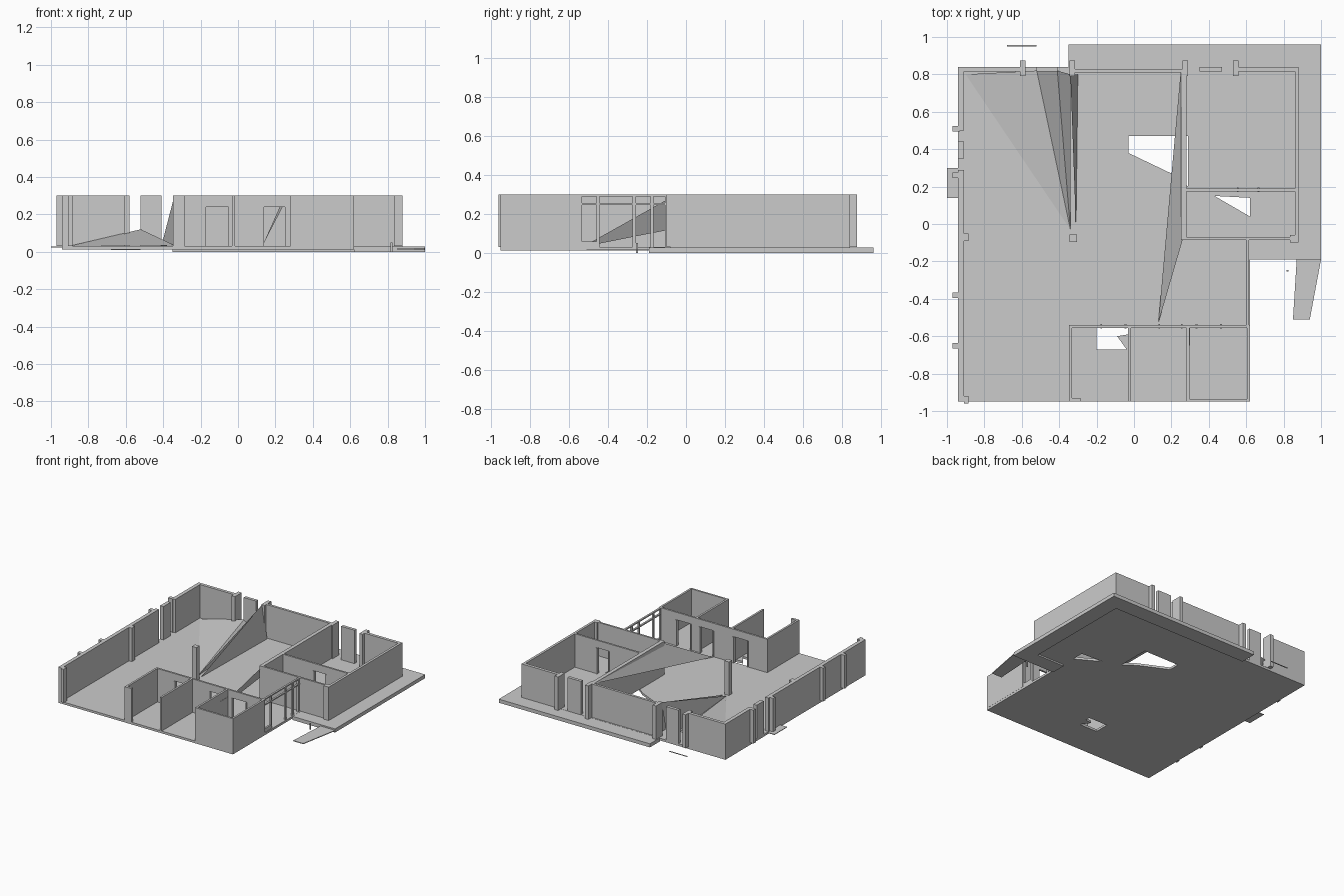
import bpy
import bmesh

cube = bpy.data.objects.get("Cube")
if cube:
    bpy.data.objects.remove(cube, do_unlink=True)

grey = bpy.data.materials.new("plaster grey")
grey.use_nodes = True
GREY = (0.6, 0.6, 0.6, 1)
grey.diffuse_color = GREY
grey.node_tree.nodes["Principled BSDF"].inputs["Base Color"].default_value = GREY

FLOOR, TOP, HEAD = 0.03, 0.3, 0.24


def finish(name, bm):
    mesh = bpy.data.meshes.new(name)
    bm.to_mesh(mesh)
    bm.free()
    mesh.materials.append(grey)
    obj = bpy.data.objects.new(name, mesh)
    bpy.context.collection.objects.link(obj)
    return obj


def prism(name, outline, z0, z1):
    bm = bmesh.new()
    face = bm.faces.new([bm.verts.new((x, y, z0)) for x, y in outline])
    ext = bmesh.ops.extrude_face_region(bm, geom=[face])
    verts = [v for v in ext["geom"] if isinstance(v, bmesh.types.BMVert)]
    bmesh.ops.translate(bm, verts=verts, vec=(0, 0, z1 - z0))
    bmesh.ops.recalc_face_normals(bm, faces=bm.faces)
    return finish(name, bm)


def box(name, x0, x1, y0, y1, z0=FLOOR, z1=TOP):
    return prism(name, [(x0, y0), (x1, y0), (x1, y1), (x0, y1)], z0, z1)


def sheet(name, *corners):
    bm = bmesh.new()
    bm.faces.new([bm.verts.new(c) for c in corners])
    return finish(name, bm)


def cut(obj, outlines):
    """Cut vertical shafts through a slab and drop the cutters."""
    for outline in outlines:
        cutter = prism("shaft_cutter", outline, -0.1, 0.1)
        cutter.hide_render = True
        mod = obj.modifiers.new("shaft", "BOOLEAN")
        mod.operation, mod.solver, mod.object = "DIFFERENCE", "EXACT", cutter
        graph = bpy.context.evaluated_depsgraph_get()
        mesh = bpy.data.meshes.new_from_object(obj.evaluated_get(graph))
        obj.modifiers.clear()
        obj.data = mesh
        bpy.data.objects.remove(cutter, do_unlink=True)


def wall_along_x(name, y0, y1, x0, x1, doors=()):
    """Wall with door openings, each topped by a lintel."""
    start = x0
    for a, b in doors:
        box(name, start, a, y0, y1)
        box(name + "_lintel", a, b, y0, y1, HEAD, TOP)
        for edge in (a, b - 0.01):
            box("door_jamb", edge, edge + 0.01, y0 - 0.005, y1 + 0.005, FLOOR, HEAD)
        start = b
    if start < x1:
        box(name, start, x1, y0, y1)


# Floor with openings
floor = prism("floor", [(-0.94, -0.95), (0.62, -0.95), (0.62, -0.08), (0.88, -0.08),
                        (0.88, 0.84), (-0.94, 0.84)], 0.012, FLOOR)
cut(floor, [
    [(-0.03, 0.47), (0.29, 0.47), (0.29, 0.2), (0.2, 0.27), (-0.03, 0.38)],
    [(0.43, 0.15), (0.62, 0.14), (0.62, 0.04)],
    [(-0.2, -0.55), (-0.03, -0.55), (-0.03, -0.59), (-0.09, -0.6), (-0.04, -0.67), (-0.2, -0.67)],
])

# Terrace around the back and right side, with its path
prism("terrace", [(-0.35, 0.96), (1, 0.96), (1, -0.19), (0.62, -0.19), (0.62, -0.07),
                  (0.87, -0.07), (0.87, 0.83), (-0.35, 0.83)], 0, 0.029)
prism("path", [(0.87, -0.19), (0.85, -0.51), (0.94, -0.51), (1, -0.19)], 0.012, 0.018)
box("path_lamp", 0.815, 0.825, -0.255, -0.245, 0.0, 0.05)
box("left_step", -1, -0.94, 0.14, 0.3, 0.022, 0.027)
box("back_step", -0.68, -0.52, 0.95, 0.957, 0.01, 0.014)

# Left wall, its narrow gaps and buttresses
for y0, y1 in ((-0.95, 0.29), (0.35, 0.44), (0.5, 0.84)):
    box("left_wall", -0.94, -0.91, y0, y1)
for y in (0.51, 0.26, -0.38, -0.65):
    box("left_buttress", -0.97, -0.93, y - 0.015, y + 0.015)
for y in (-0.07, -0.94):
    box("left_pilaster", -0.91, -0.885, y - 0.02, y + 0.02)

# Back wall, its gaps and buttresses
for x0, x1 in ((-0.94, -0.58), (-0.52, -0.41), (0.35, 0.47), (0.53, 0.88)):
    box("back_wall", x0, x1, 0.815, 0.84)
box("back_wall_middle", -0.34, 0.28, 0.81, 0.83)
for x in (-0.595, -0.33, 0.275, 0.545):
    box("back_buttress", x - 0.015, x + 0.015, 0.79, 0.875)
box("hall_post", -0.345, -0.305, -0.095, -0.055)

# Right rooms
box("right_wall", 0.86, 0.88, -0.08, 0.84)
box("right_corner_post", 0.835, 0.88, -0.1, -0.06)
box("right_inner_wall", 0.25, 0.28, -0.08, 0.82)
wall_along_x("right_divider", 0.175, 0.19, 0.27, 0.87, [(0.55, 0.67)])
wall_along_x("right_front_wall", -0.085, -0.07, 0.25, 0.87)

# Front rooms, two of them open to the front
wall_along_x("room_back_wall", -0.555, -0.54, -0.345, 0.62,
             [(-0.18, -0.04), (0.13, 0.26), (0.33, 0.47)])
for x in (-0.34, -0.025, 0.29, 0.613):
    box("room_side_wall", x - 0.008, x + 0.008, -0.95, -0.54)
box("room_front_wall", 0.29, 0.62, -0.95, -0.935)
box("room_corner_post", -0.345, -0.285, -0.95, -0.93)
box("open_door", 0.283, 0.3, -0.65, -0.55, FLOOR, HEAD)

# Entrance frame
for z in (0.245, 0.29):
    box("entrance_rail", 0.6, 0.615, -0.55, -0.08, z, z + 0.01)
for y in (-0.54, -0.45, -0.265, -0.175, -0.1):
    box("entrance_post", 0.6, 0.615, y - 0.008, y + 0.008)
box("entrance_sill", 0.6, 0.615, -0.54, -0.45, FLOOR, 0.06)

# Sloping sheets inside the hall
apex = (-0.34, -0.03, 0.035)
crest, foot, peak = (-0.52, 0.82, 0.12), (-0.41, 0.82, 0.03), (-0.34, 0.8, 0.3)
sheet("ramp_sheet", (-0.9, 0.8, 0.031), apex, crest)
sheet("ramp_side", apex, foot, crest)
sheet("hall_sheet", apex, foot, peak)
sheet("hall_sheet_side", (-0.31, -0.03, 0.035), (-0.3, 0.8, 0.03), peak)
sheet("entrance_sheet", (0.13, -0.53, 0.031), (0.27, -0.05, 0.3), (0.25, 0.82, 0.3))
